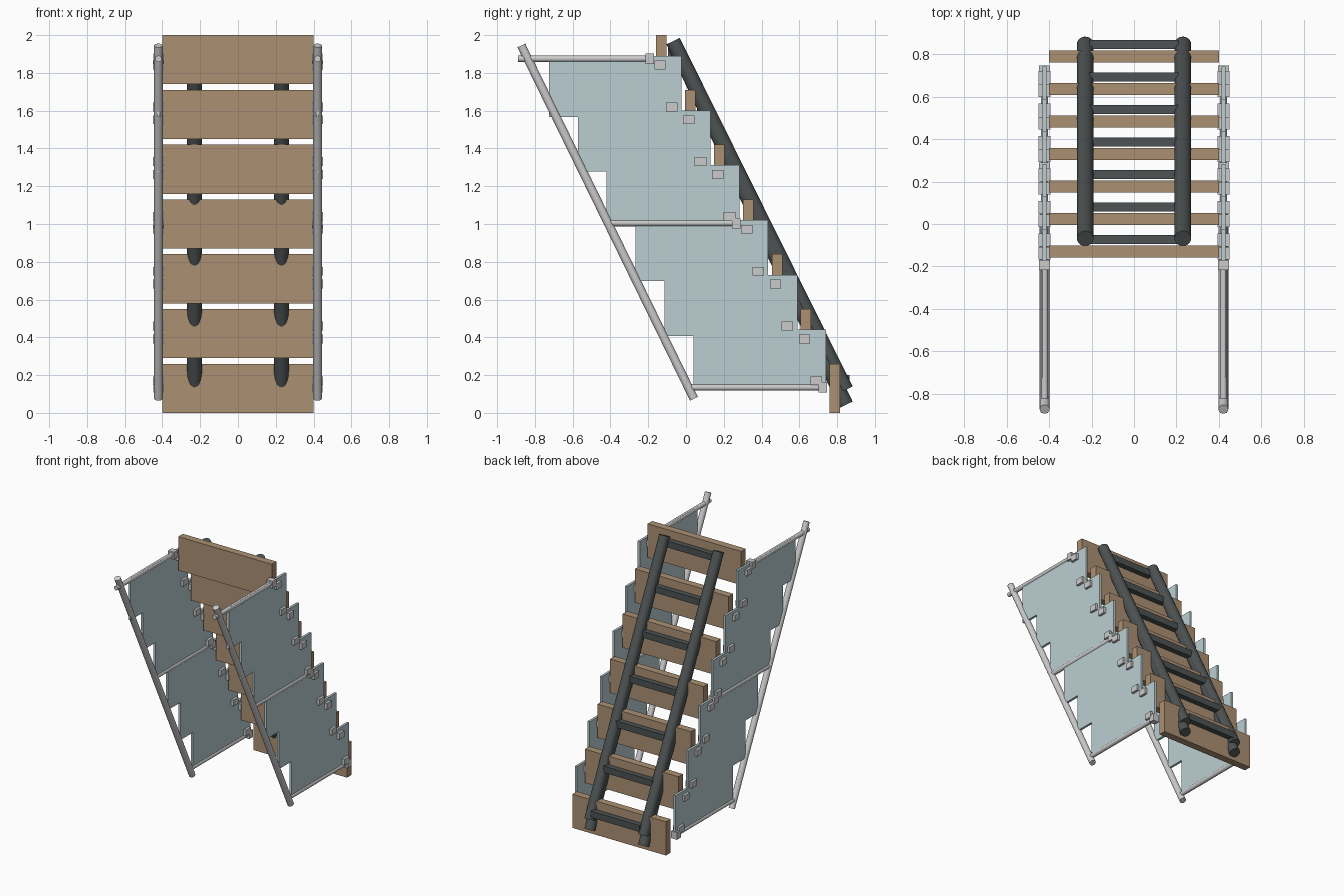
import bpy, math
from mathutils import Vector

if "Cube" in bpy.data.objects:
    bpy.data.objects.remove(bpy.data.objects["Cube"])

PITCH_Y, PITCH_Z = 0.153, 0.29


def material(name, rgb):
    m = bpy.data.materials.new(name)
    m.diffuse_color = (*rgb, 1)
    m.use_nodes = True
    m.node_tree.nodes["Principled BSDF"].inputs["Base Color"].default_value = m.diffuse_color
    return m


wood = material("wood", (0.41, 0.28, 0.17))
dark = material("dark_steel", (0.075, 0.085, 0.085))
glass = material("pale_glass", (0.50, 0.62, 0.64))


def finish(ob, name, mat):
    ob.name = name
    if mat:
        ob.data.materials.append(mat)
    return ob


def box(name, centre, size, mat=None):
    bpy.ops.mesh.primitive_cube_add(size=1, location=centre)
    ob = bpy.context.object
    ob.scale = size
    bpy.ops.object.transform_apply(location=False, rotation=False, scale=True)
    return finish(ob, name, mat)


def tube(name, a, b, r, mat=None):
    a, b = Vector(a), Vector(b)
    d = b - a
    bpy.ops.mesh.primitive_cylinder_add(vertices=32, radius=r, depth=d.length, location=(a + b) / 2)
    ob = bpy.context.object
    ob.rotation_euler = d.to_track_quat('Z', 'Y').to_euler()
    bpy.ops.object.shade_smooth_by_angle(angle=math.radians(40))
    return finish(ob, name, mat)


def panel(name, x, outline, thick):
    n = len(outline)
    verts = [(x + s * thick / 2, y, z) for s in (-1, 1) for y, z in outline]
    faces = [tuple(range(n))[::-1], tuple(range(n, 2 * n))]
    faces += [(i, (i + 1) % n, n + (i + 1) % n, n + i) for i in range(n)]
    me = bpy.data.meshes.new(name)
    me.from_pydata(verts, [], faces)
    ob = bpy.data.objects.new(name, me)
    bpy.context.collection.objects.link(ob)
    finish(ob, name, glass)


# Stair boards and the rungs behind them
for k in range(7):
    y, z = 0.788 - PITCH_Y * k, PITCH_Z * k
    box("stair_board", (0, y, z + 0.13), (0.80, 0.056, 0.26), wood)
    box("support_rung", (0, y + 0.057, z + 0.175), (0.42, 0.042, 0.05), dark)

# Stepped glass outline, listed from the top left corner
steps = [(-0.726, 1.89), (-0.726, 1.567), (-0.573, 1.567), (-0.573, 1.277), (-0.42, 1.277),
         (-0.42, 1.01), (0.283, 1.01), (0.283, 1.312), (0.13, 1.312), (0.13, 1.60),
         (-0.024, 1.60), (-0.024, 1.89)]

for s in (-1, 1):
    # Paired sloping support pipes meeting at the top
    for foot in (0.123, 0.043):
        tube("support_pipe", (s * 0.23, -0.068, 1.968), (s * 0.23, 0.847, foot), 0.039, dark)

    # Sloping handrail
    x = s * 0.421
    tube("handrail", (x, 0.042, 0.075), (x, -0.872, 1.945), 0.023)

    # Cross tubes with end clamps
    for k, start in enumerate((-0.89, -0.42, 0.03)):
        z = 1.875 - 3 * PITCH_Z * k
        y = -0.193 + 0.459 * k
        tube("cross_tube", (x, start, z), (x, y, z), 0.017)
        box("tube_clamp", (x, y, z), (0.052, 0.045, 0.055))

    # Glass panels
    for k in range(2):
        panel("glass_panel", x, [(y + 0.459 * k, z - 0.87 * k) for y, z in steps], 0.018)

    # Glass and board clamps
    for k in range(6):
        dy, dz = PITCH_Y * k, PITCH_Z * k
        box("board_clamp", (x, -0.138 + dy, 1.842 - dz), (0.056, 0.06, 0.047))
        box("glass_clamp", (x, -0.076 + dy, 1.62 - dz), (0.056, 0.062, 0.047))
